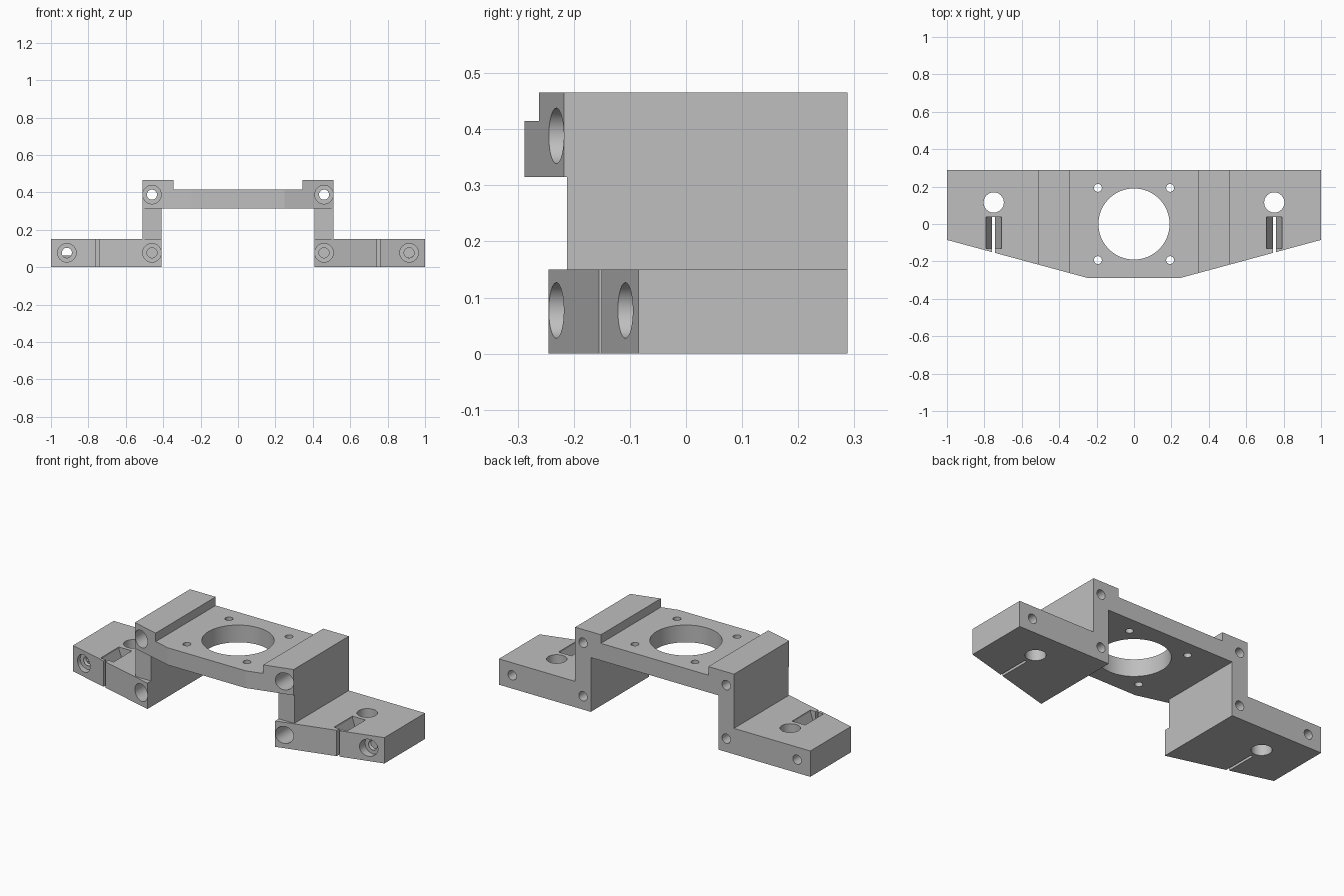
import bpy, bmesh, math
from mathutils import Matrix

cube = bpy.data.objects.get("Cube")
if cube:
    bpy.data.objects.remove(cube, do_unlink=True)

grey = bpy.data.materials.new("light grey")
grey.use_nodes = True
colour = (0.52, 0.52, 0.52, 1)
grey.diffuse_color = colour
grey.node_tree.nodes["Principled BSDF"].inputs["Base Color"].default_value = colour


def add_object(name, bm):
    bmesh.ops.recalc_face_normals(bm, faces=bm.faces)
    mesh = bpy.data.meshes.new(name)
    bm.to_mesh(mesh)
    bm.free()
    mesh.materials.append(grey)
    obj = bpy.data.objects.new(name, mesh)
    bpy.context.collection.objects.link(obj)
    return obj


def prism(name, points, axis, low, high):
    """Extrude a 2D outline along y (points are x, z) or z (points are x, y)."""
    bm = bmesh.new()
    if axis == "y":
        verts = [bm.verts.new((a, low, b)) for a, b in points]
        shift = (0, high - low, 0)
    else:
        verts = [bm.verts.new((a, b, low)) for a, b in points]
        shift = (0, 0, high - low)
    face = bm.faces.new(verts)
    moved = bmesh.ops.extrude_face_region(bm, geom=[face])["geom"]
    bmesh.ops.translate(bm, vec=shift, verts=[v for v in moved if isinstance(v, bmesh.types.BMVert)])
    return add_object(name, bm)


def rod(name, centre, r1, r2, length, axis, sides=48):
    """Cylinder or cone, r1 at the low end of the axis."""
    bm = bmesh.new()
    turn = Matrix.Rotation(-math.pi / 2, 4, "X") if axis == "y" else Matrix.Identity(4)
    bmesh.ops.create_cone(bm, cap_ends=True, segments=sides, radius1=r1, radius2=r2,
                          depth=length, matrix=Matrix.Translation(centre) @ turn)
    return add_object(name, bm)


def rect(x0, x1, y0, y1):
    return [(x0, y0), (x1, y0), (x1, y1), (x0, y1)]


# Stepped bridge section, mirrored about the centre
half = [(0.345, 0.415), (0.345, 0.465), (0.51, 0.465), (0.51, 0.15),
        (1, 0.15), (1, 0), (0.41, 0), (0.41, 0.315)]
section = half + [(-x, z) for x, z in reversed(half)]
bracket = prism("motor_bracket", section, "y", -0.288, 0.288)


def cut(cutter):
    cutter.hide_render = True
    mod = bracket.modifiers.new("cut", "BOOLEAN")
    mod.operation = "DIFFERENCE"
    mod.solver = "EXACT"
    mod.object = cutter
    bpy.context.view_layer.objects.active = bracket
    bpy.ops.object.modifier_apply(modifier=mod.name)
    bpy.data.objects.remove(cutter, do_unlink=True)


for s in (-1, 1):
    # Tapered front corner
    taper = [(0.15, -0.315), (1.1, -0.058), (1.1, -0.5), (0.15, -0.5)]
    cut(prism("front_taper", [(s * x, y) for x, y in taper], "z", -0.1, 0.6))
    # Flat recess in the front of the upright wall
    cut(prism("wall_recess", rect(s * 0.39, s * 0.53, 0.15, 0.315), "y", -0.4, -0.212))

    # Screw holes running front to back, with wide bores for the heads
    floor = -0.07
    for x, z in ((0.915, 0.077), (0.46, 0.077), (0.46, 0.388)):
        cut(rod("screw_hole", (s * x, 0, z), 0.027, 0.027, 1, "y"))
        cut(rod("head_bore", (s * x, floor - 0.2, z), 0.0495, 0.0495, 0.4, "y"))
        cut(rod("bore_cone", (s * x, floor + 0.01, z), 0.0495, 0.027, 0.02, "y"))

    # Upright hole, tapered pocket and slit in the foot
    cut(rod("foot_hole", (s * 0.75, 0.115, 0.1), 0.054, 0.054, 0.5, "z"))
    c = s * 0.75
    pocket = [(c - 0.042, 0.17), (c - 0.042, 0.14), (c - 0.006, 0.04),
              (c + 0.006, 0.04), (c + 0.042, 0.14), (c + 0.042, 0.17)]
    cut(prism("foot_pocket", pocket, "y", -0.13, 0.038))
    cut(prism("foot_slit", rect(c - 0.008, c + 0.008, -0.4, 0.038), "z", -0.1, 0.25))

    # Mounting holes in the plate
    for t in (-1, 1):
        cut(rod("mount_hole", (s * 0.193, t * 0.193, 0.36), 0.021, 0.021, 0.3, "z", 32))

# Large central opening
cut(rod("centre_opening", (0, 0, 0.36), 0.19, 0.19, 0.3, "z", 96))

# Smooth bores, sharp edges
bpy.ops.object.select_all(action="DESELECT")
bracket.select_set(True)
bpy.context.view_layer.objects.active = bracket
bpy.ops.object.shade_smooth_by_angle(angle=math.radians(12))
